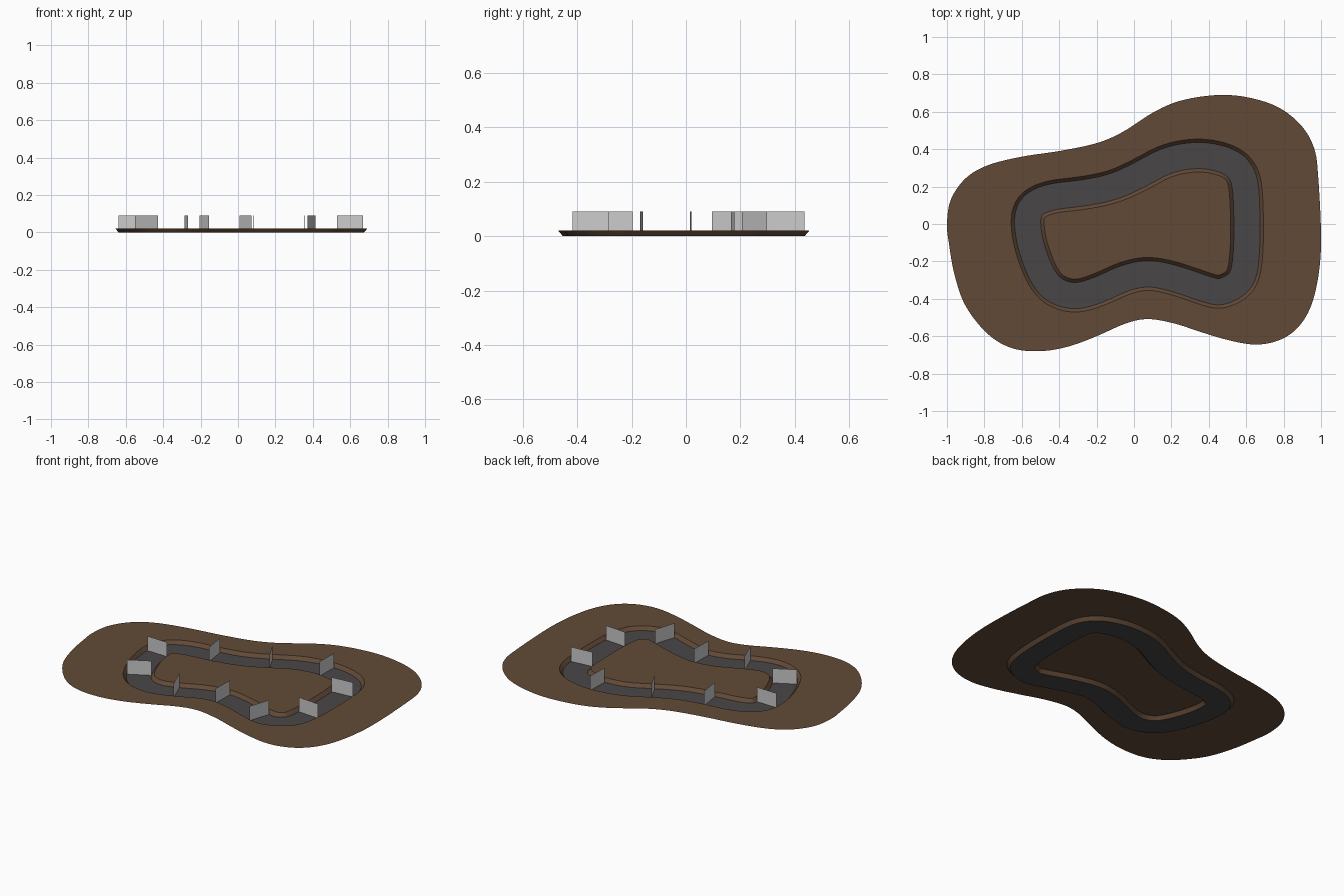
import bpy, bmesh
from mathutils import Vector

if "Cube" in bpy.data.objects:
    bpy.data.objects.remove(bpy.data.objects["Cube"])

GROUND_Z, GATE_TOP = 0.021, 0.09
STEPS = 6


def material(name, rgb):
    m = bpy.data.materials.new(name)
    m.diffuse_color = (*rgb, 1)
    m.use_nodes = True
    m.node_tree.nodes["Principled BSDF"].inputs["Base Color"].default_value = m.diffuse_color
    return m


earth = material("brown earth", (0.122, 0.068, 0.038))
tarmac = material("dark grey tarmac", (0.066, 0.061, 0.061))
panel = material("light grey panel", (0.60, 0.60, 0.60))


def closed_curve(pts, smooth=2):
    """Closed Catmull-Rom curve, lightly relaxed."""
    p = [Vector(q) for q in pts]
    n, out = len(p), []
    for i in range(n):
        a, b, c, d = p[i - 1], p[i], p[(i + 1) % n], p[(i + 2) % n]
        for s in range(STEPS):
            t = s / STEPS
            out.append(0.5 * (2 * b + (c - a) * t + (2 * a - 5 * b + 4 * c - d) * t * t
                              + (3 * b - a - 3 * c + d) * t ** 3))
    for _ in range(smooth):
        out = [(out[i - 1] + 2 * out[i] + out[(i + 1) % len(out)]) / 4 for i in range(len(out))]
    return out


def normals(c):
    """Left-hand normals; the course runs clockwise so these point outwards."""
    out = []
    for i in range(len(c)):
        t = (c[(i + 1) % len(c)] - c[i - 1]).normalized()
        out.append(Vector((-t.y, t.x)))
    return out


def finish(name, bm, mat):
    me = bpy.data.meshes.new(name)
    bm.to_mesh(me)
    bm.free()
    me.materials.append(mat)
    ob = bpy.data.objects.new(name, me)
    bpy.context.collection.objects.link(ob)
    return ob


def face_up(bm):
    bm.normal_update()
    for f in bm.faces:
        if f.normal.z < 0:
            f.normal_flip()


def band(name, ring_a, za, ring_b, zb, mat):
    """Closed strip between two matching rings."""
    bm = bmesh.new()
    a = [bm.verts.new((*p, za)) for p in ring_a]
    b = [bm.verts.new((*p, zb)) for p in ring_b]
    n = len(a)
    for i in range(n):
        j = (i + 1) % n
        bm.faces.new((a[i], a[j], b[j], b[i]))
    face_up(bm)
    return finish(name, bm, mat)


def sheet(name, rings, z, mat):
    """Flat sheet bounded by one ring, with any further rings as holes."""
    bm = bmesh.new()
    for ring in rings:
        v = [bm.verts.new((*p, z)) for p in ring]
        for i in range(len(v)):
            bm.edges.new((v[i - 1], v[i]))
    bmesh.ops.triangle_fill(bm, use_beauty=True, edges=bm.edges[:], normal=(0, 0, 1))
    face_up(bm)
    return finish(name, bm, mat)


# Centreline of the course, clockwise from the left
course = [(-.57, .02), (-.54, .10), (-.44, .145), (-.277, .165), (-.11, .20), (.04, .268),
          (.185, .342), (.355, .368), (.505, .335), (.575, .27), (.598, .175), (.604, 0),
          (.60, -.165), (.573, -.30), (.475, -.36), (.397, -.352), (.23, -.295), (.08, -.265),
          (-.05, -.29), (-.18, -.348), (-.31, -.385), (-.42, -.355), (-.49, -.275), (-.55, -.12)]
# Outer edge of the ground
rim = [(-1, 0), (-.98, .13), (-.90, .245), (-.78, .315), (-.6, .36), (-.4, .39), (-.2, .432),
       (-.06, .492), (.1, .595), (.25, .66), (.45, .69), (.62, .675), (.78, .62), (.90, .52),
       (.965, .40), (.985, .25), (1, -.05), (.99, -.25), (.95, -.43), (.88, -.55), (.78, -.62),
       (.65, -.645), (.5, -.62), (.35, -.575), (.22, -.533), (.08, -.508), (-.04, -.53),
       (-.2, -.6), (-.35, -.655), (-.5, -.68), (-.65, -.665), (-.78, -.59), (-.9, -.44),
       (-.96, -.27), (-.99, -.1)]

centre = closed_curve(course, 4)
side = normals(centre)


def offset(d):
    return [c + n * d for c, n in zip(centre, side)]


# Sunken road, its two sloping banks, the ground around it and the island inside
band("road", offset(.07), 0, offset(-.07), 0, tarmac)
band("outer_bank", offset(.07), 0, offset(.088), GROUND_Z, earth)
band("inner_bank", offset(-.07), 0, offset(-.088), GROUND_Z, earth)
sheet("ground", [closed_curve(rim, 1), offset(.088)], GROUND_Z, earth)
sheet("island", [offset(-.088)], GROUND_Z, earth)

# Thin upright checkpoint panels across the road
for k, i in enumerate((0, 3, 5, 7, 10, 12, 15, 17, 19, 22)):
    c, n = centre[i * STEPS], side[i * STEPS]
    a, b = c + n * .07, c - n * .07
    bm = bmesh.new()
    bm.faces.new([bm.verts.new(v) for v in
                  ((*a, 0), (*b, 0), (*b, GATE_TOP), (*a, GATE_TOP))])
    finish(f"checkpoint_panel_{k + 1}", bm, panel)
